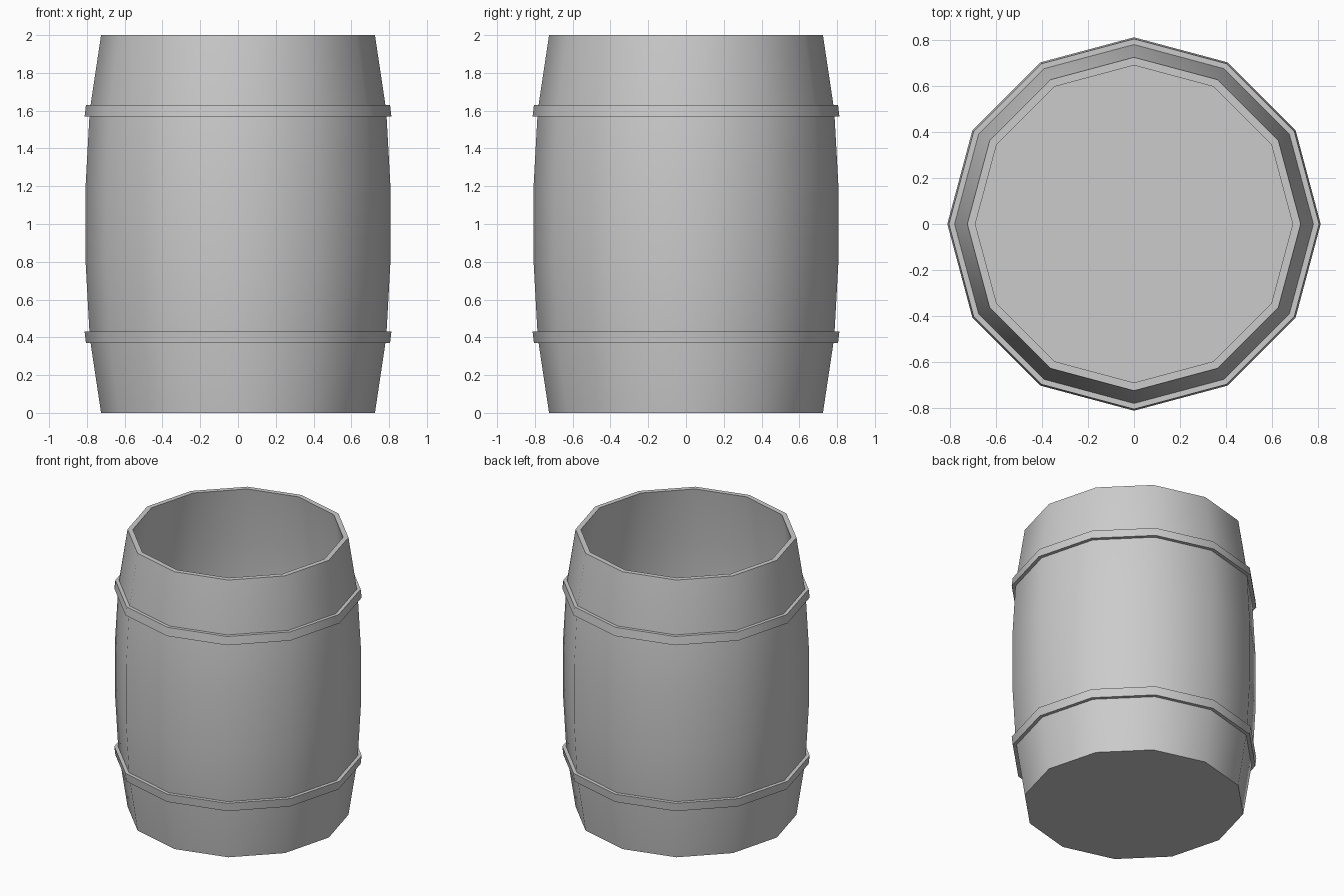
import bpy
import bmesh
from math import cos, sin, tau, radians

SIDES = 12

cube = bpy.data.objects.get("Cube")
if cube:
    bpy.data.objects.remove(cube, do_unlink=True)

grey = bpy.data.materials.new("plain grey")
grey.use_nodes = True
colour = (0.6, 0.6, 0.6, 1)
grey.diffuse_color = colour
grey.node_tree.nodes["Principled BSDF"].inputs["Base Color"].default_value = colour


def lathe(name, profile, closed):
    """Spin a (radius, height) profile; open profiles get capped at both ends."""
    bm = bmesh.new()
    rings = [[bm.verts.new((r * cos(tau * i / SIDES), r * sin(tau * i / SIDES), z))
              for i in range(SIDES)] for r, z in profile]
    pairs = list(zip(rings, rings[1:]))
    if closed:
        pairs.append((rings[-1], rings[0]))
    else:
        bm.faces.new(rings[0])
        bm.faces.new(rings[-1])
    for low, high in pairs:
        for i in range(SIDES):
            j = (i + 1) % SIDES
            bm.faces.new((low[i], low[j], high[j], high[i]))
    bmesh.ops.recalc_face_normals(bm, faces=bm.faces)
    mesh = bpy.data.meshes.new(name)
    bm.to_mesh(mesh)
    bm.free()
    mesh.materials.append(grey)
    obj = bpy.data.objects.new(name, mesh)
    bpy.context.collection.objects.link(obj)
    bpy.ops.object.select_all(action='DESELECT')
    obj.select_set(True)
    bpy.context.view_layer.objects.active = obj
    bpy.ops.object.shade_smooth_by_angle(angle=radians(35))
    return obj


# Hollow barrel: bulging outer wall, rim, inner wall and floor
wall = 0.035
outer = [(0.725, 0), (0.785, 0.4), (0.807, 0.8), (0.807, 1.2), (0.785, 1.6), (0.725, 2)]
inner = [(r - wall, max(z, wall)) for r, z in reversed(outer)]
lathe("barrel_body", outer + inner, closed=False)

# Two hoops, tilted to follow the staves and mirrored about mid height
hoop = [(0.77, 0.37), (0.805, 0.37), (0.812, 0.43), (0.775, 0.43)]
lathe("lower_hoop", hoop, closed=True)
lathe("upper_hoop", [(r, 2 - z) for r, z in hoop], closed=True)
